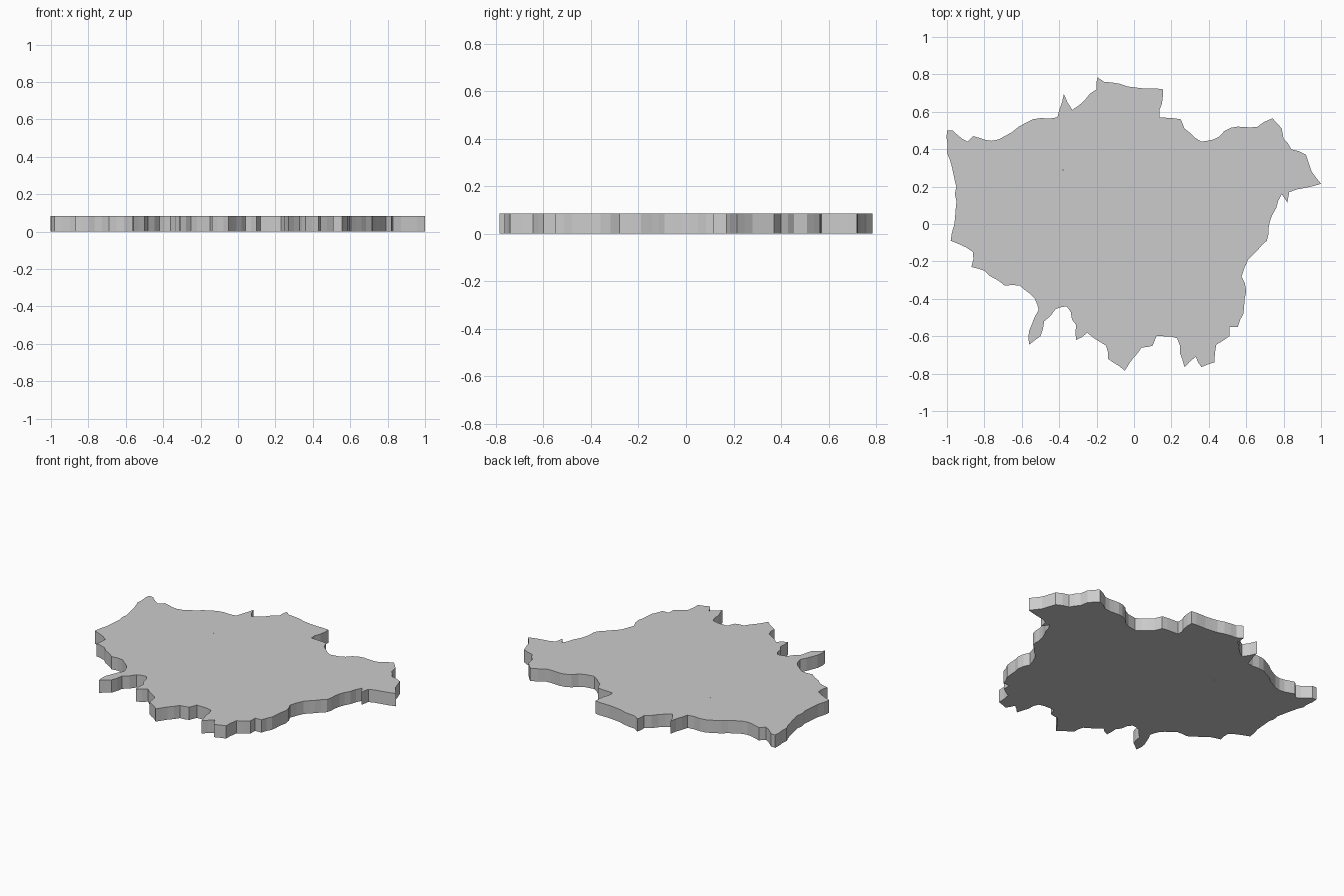
import bpy, random
from mathutils import Vector

if "Cube" in bpy.data.objects:
    bpy.data.objects.remove(bpy.data.objects["Cube"])

THICK = 0.084
random.seed(4)

# Main corners of the region outline, clockwise from the north-west tip
corners = [
    (-1, .50), (-.97, .50), (-.89, .44), (-.86, .47), (-.76, .445), (-.69, .47), (-.54, .56),
    (-.41, .57), (-.375, .695), (-.33, .61), (-.2, .72), (-.195, .785), (-.16, .76),
    (.05, .725), (.155, .72), (.135, .57), (.25, .56), (.27, .51), (.36, .44), (.42, .45),
    (.52, .515), (.66, .52), (.74, .565), (.79, .51), (.80, .455), (.84, .40), (.92, .37),
    (.95, .28), (1, .215), (.83, .17), (.82, .115), (.79, .16), (.74, .05), (.71, -.09),
    (.61, -.19), (.575, -.28), (.60, -.36), (.585, -.48), (.555, -.55), (.51, -.55),
    (.51, -.60), (.44, -.645), (.43, -.74), (.36, -.765), (.33, -.71), (.27, -.765),
    (.23, -.61), (.12, -.60), (.10, -.65), (.04, -.66), (-.05, -.785), (-.14, -.72),
    (-.15, -.65), (-.25, -.58), (-.31, -.62), (-.31, -.54), (-.36, -.44), (-.42, -.455),
    (-.48, -.52), (-.50, -.60), (-.56, -.645), (-.56, -.57), (-.51, -.46), (-.53, -.40),
    (-.61, -.33), (-.69, -.33), (-.80, -.25), (-.87, -.23), (-.86, -.15), (-.98, -.09),
    (-.96, 0), (-.95, .2), (-1, .38),
]


def roughen(points):
    """Break each long edge into short, slightly crooked pieces."""
    result = []
    for i, p in enumerate(points):
        a, b = Vector(p), Vector(points[(i + 1) % len(points)])
        edge = b - a
        side = Vector((-edge.y, edge.x)).normalized()
        pieces = max(1, round(edge.length / 0.04))
        result.append(a)
        for k in range(1, pieces):
            result.append(a + edge * (k / pieces) + side * random.uniform(-.006, .006))
    return result


def add_loop(curve, points):
    spline = curve.splines.new('POLY')
    spline.points.add(len(points) - 1)
    for sp, p in zip(spline.points, points):
        sp.co = (p[0], p[1], 0, 1)
    spline.use_cyclic_u = True


# Flat slab: filled outline with a pin-sized hole
curve = bpy.data.curves.new("region_slab", 'CURVE')
curve.dimensions = '2D'
curve.fill_mode = 'BOTH'
curve.extrude = THICK / 2
add_loop(curve, roughen(corners))
hx, hy, r = -.38, .29, .003
add_loop(curve, [(hx - r, hy), (hx, hy + r), (hx + r, hy), (hx, hy - r)])

slab = bpy.data.objects.new("region_slab", curve)
slab.location.z = THICK / 2
bpy.context.collection.objects.link(slab)

# Turn the extruded outline into a flat-shaded mesh
bpy.context.view_layer.objects.active = slab
slab.select_set(True)
bpy.ops.object.convert(target='MESH')
bpy.ops.object.shade_flat()
